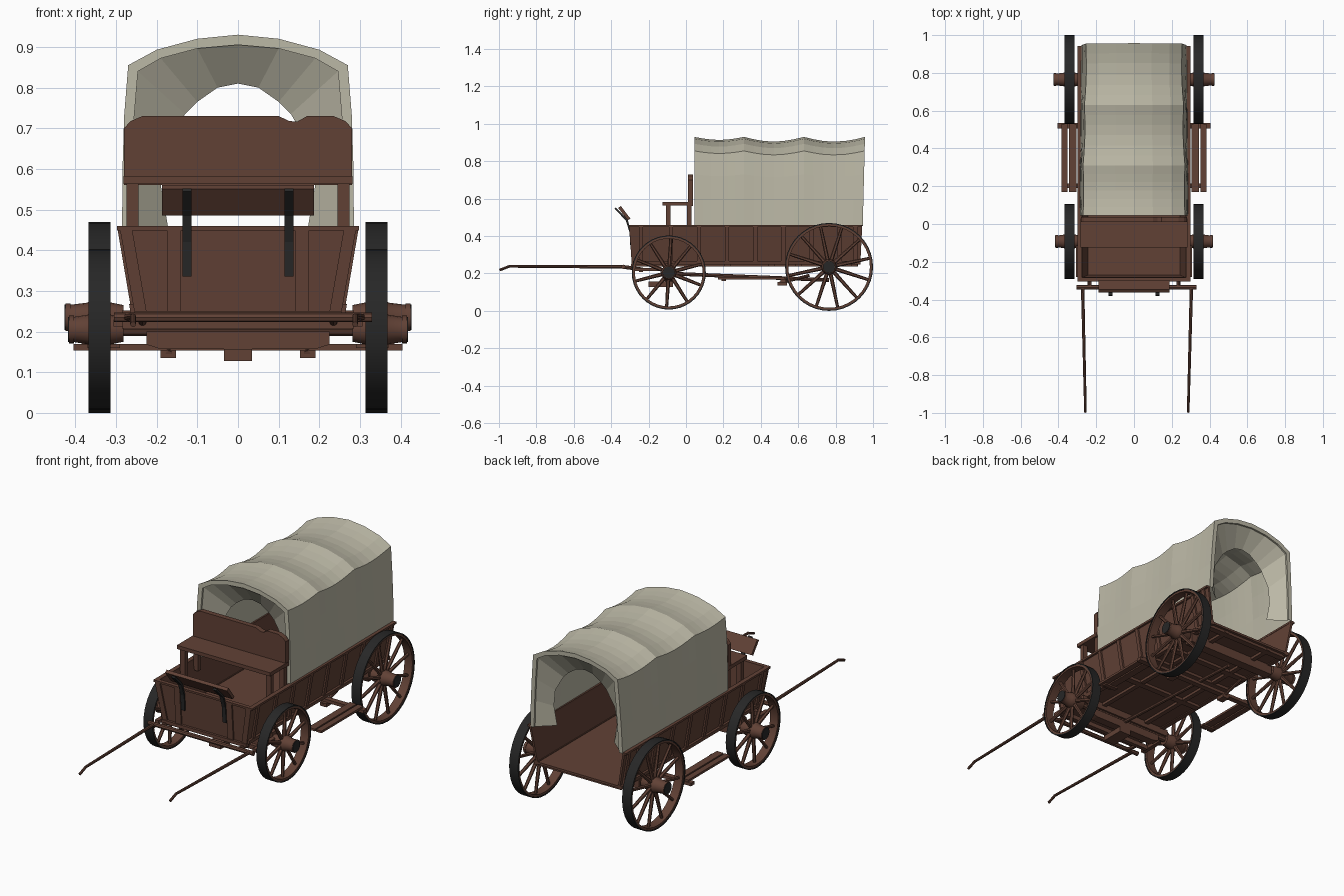
import bpy, bmesh, math
from mathutils import Vector, Matrix

if "Cube" in bpy.data.objects:
    bpy.data.objects.remove(bpy.data.objects["Cube"])


def material(name, rgb):
    m = bpy.data.materials.new(name)
    m.diffuse_color = (*rgb, 1)
    m.use_nodes = True
    m.node_tree.nodes["Principled BSDF"].inputs["Base Color"].default_value = m.diffuse_color
    return m


WOOD = material("brown wood", (0.120, 0.053, 0.036))
CANVAS = material("cream canvas", (0.50, 0.48, 0.38))
IRON = material("black iron", (0.020, 0.020, 0.020))


def finish(name, bm, mat, smooth=False):
    bmesh.ops.recalc_face_normals(bm, faces=bm.faces)
    me = bpy.data.meshes.new(name)
    bm.to_mesh(me)
    bm.free()
    me.materials.append(mat)
    ob = bpy.data.objects.new(name, me)
    bpy.context.collection.objects.link(ob)
    if smooth:
        bpy.ops.object.select_all(action='DESELECT')
        ob.select_set(True)
        bpy.context.view_layer.objects.active = ob
        bpy.ops.object.shade_smooth_by_angle(angle=math.radians(35))
    return ob


def prism(name, pts, a, b, axis='y', mat=WOOD, lean=False):
    """Extrude a polygon: (x, z) along y, or (y, z) along x."""
    bm = bmesh.new()
    place = (lambda p, t: (p[0], t, p[1])) if axis == 'y' else (lambda p, t: (t, p[0], p[1]))
    loops = [[bm.verts.new(place(p, t)) for p in pts] for t in (a, b)]
    n = len(pts)
    for lp in loops:
        bm.faces.new(lp)
    for i in range(n):
        j = (i + 1) % n
        bm.faces.new((loops[0][i], loops[0][j], loops[1][j], loops[1][i]))
    if lean:  # ends of the wagon box slope outwards
        for v in bm.verts:
            if v.co.y < -0.25:
                v.co.y -= (v.co.z - 0.25) * 0.07
            elif v.co.y > 0.9:
                v.co.y += (v.co.z - 0.25) * 0.05
    return finish(name, bm, mat)


def box(name, x, y, z, mat=WOOD):
    return prism(name, [(x[0], z[0]), (x[1], z[0]), (x[1], z[1]), (x[0], z[1])], y[0], y[1], 'y', mat)


def rod(name, p, q, r1, r2=None, sides=8, mat=WOOD):
    p, q = Vector(p), Vector(q)
    d = q - p
    bm = bmesh.new()
    bmesh.ops.create_cone(bm, cap_ends=True, segments=sides, radius1=r1, radius2=r2 or r1, depth=d.length)
    bm.transform(Matrix.Translation((p + q) / 2) @ d.to_track_quat('Z', 'Y').to_matrix().to_4x4())
    return finish(name, bm, mat, True)


def lathe(name, pts, centre, mat, seg=40):
    """Closed ring of (x, radius) points turned round the x axis."""
    bm = bmesh.new()
    rings = []
    for k in range(seg):
        a = 2 * math.pi * k / seg
        rings.append([bm.verts.new((centre[0] + x, centre[1] + r * math.cos(a), centre[2] + r * math.sin(a)))
                      for x, r in pts])
    n = len(pts)
    for k in range(seg):
        A, B = rings[k], rings[(k + 1) % seg]
        for i in range(n):
            j = (i + 1) % n
            bm.faces.new((A[i], A[j], B[j], B[i]))
    return finish(name, bm, mat, True)


# Wheels
def wheel(name, s, y, z, r, spokes, reach):
    c = (s * 0.341, y, z)
    w = 0.027
    lathe(name + "_tyre", [(-w, r), (w, r), (w, r - 0.006), (-w, r - 0.006)], c, IRON)
    w = 0.024
    lathe(name + "_rim", [(-w, r - 0.005), (w, r - 0.005), (w, r - 0.017), (-w, r - 0.017)], c, WOOD)
    hub = [(-0.06, 0.005), (-0.06, 0.03), (-0.025, 0.037), (0.02, 0.041), (0.03, 0.036),
           (reach - 0.012, 0.031), (reach - 0.012, 0.034), (reach, 0.034), (reach, 0.005)]
    lathe(name + "_hub", [(s * x, q) for x, q in hub], c, WOOD, 16)
    rod(name + "_hub_cap", (c[0] + s * (reach - 0.01), y, z), (c[0] + s * (reach + 0.003), y, z), 0.031, sides=16, mat=IRON)
    for k in range(spokes):
        a = 2 * math.pi * (k + 0.4) / spokes
        d = Vector((0, math.cos(a), math.sin(a)))
        rod(name + "_spoke", Vector(c) + d * 0.03, Vector(c) + d * (r - 0.012), 0.011, 0.008, 6)


for s, side in ((1, "right"), (-1, "left")):
    wheel("front_wheel_" + side, s, -0.092, 0.205, 0.198, 10, 0.074)
    wheel("rear_wheel_" + side, s, 0.765, 0.235, 0.235, 12, 0.083)

# Wagon box, open at the back
Y0, Y1 = -0.282, 0.932
for s in (1, -1):
    prism("box_side", [(s * 0.252, 0.25), (s * 0.288, 0.455), (s * 0.277, 0.455), (s * 0.241, 0.25)], Y0, Y1, lean=True)
    prism("box_top_rail", [(s * 0.274, 0.448), (s * 0.298, 0.448), (s * 0.298, 0.459), (s * 0.274, 0.459)], Y0, Y1, lean=True)
    prism("box_sill", [(s * 0.24, 0.247), (s * 0.264, 0.247), (s * 0.268, 0.268), (s * 0.24, 0.268)], Y0, Y1, lean=True)
    for y in (-0.24, -0.08, 0.07, 0.22, 0.37, 0.52, 0.67, 0.82, 0.905):
        prism("side_batten", [(s * 0.25, 0.25), (s * 0.262, 0.25), (s * 0.296, 0.45), (s * 0.284, 0.45)], y - 0.011, y + 0.011)
    prism("front_batten", [(s * 0.14, 0.25), (s * 0.174, 0.25), (s * 0.174, 0.45), (s * 0.14, 0.45)], Y0 - 0.008, Y0, lean=True)
    prism("front_corner_post", [(s * 0.225, 0.25), (s * 0.255, 0.25), (s * 0.29, 0.45), (s * 0.26, 0.45)], Y0 - 0.008, Y0, lean=True)
prism("box_front", [(-0.252, 0.25), (0.252, 0.25), (0.288, 0.455), (-0.288, 0.455)], Y0, Y0 + 0.012, lean=True)
prism("front_top_rail", [(-0.298, 0.448), (0.298, 0.448), (0.298, 0.459), (-0.298, 0.459)], Y0 - 0.008, Y0 + 0.014, lean=True)
box("front_sill", (-0.255, 0.255), (-0.295, -0.27), (0.232, 0.25))
box("box_floor", (-0.25, 0.25), (Y0, Y1), (0.252, 0.264))

# Seat with backrest
box("seat_board", (-0.282, 0.282), (-0.125, 0.03), (0.563, 0.583))
prism("seat_back", [(-0.28, 0.56), (0.28, 0.56), (0.28, 0.7), (0.265, 0.717), (0.235, 0.73), (0.17, 0.73), (0.145, 0.716),
                    (0.125, 0.718), (0.1, 0.73), (-0.235, 0.73), (-0.265, 0.717), (-0.28, 0.7)], 0.01, 0.038)
for s in (1, -1):
    for y in (-0.095, 0.018):
        box("seat_post", (s * 0.245, s * 0.274), (y - 0.012, y + 0.012), (0.4, 0.565))

# Tilted footboard on iron straps
prism("footboard", [(-0.312, 0.485), (-0.297, 0.493), (-0.348, 0.56), (-0.363, 0.55)], -0.187, 0.187, 'x')
for s in (1, -1):
    prism("footboard_strap", [(-0.287, 0.335), (-0.297, 0.335), (-0.302, 0.42), (-0.322, 0.484), (-0.382, 0.545), (-0.375, 0.552),
                              (-0.312, 0.490), (-0.296, 0.43)], s * 0.114, s * 0.136, 'x', IRON)

# Canvas cover, sagging between the hoops, with gathered ends
outer = [(0.285, 0.455), (0.284, 0.6), (0.28, 0.73), (0.27, 0.855), (0.2, 0.893), (0.1, 0.92), (0, 0.93)]
inner = [(0.262, 0.455), (0.26, 0.6), (0.256, 0.72), (0.246, 0.84), (0.19, 0.872), (0.1, 0.896), (0, 0.905)]
arch = [(0.172, 0.457), (0.19, 0.56), (0.18, 0.65), (0.13, 0.735), (0.1, 0.765), (0.05, 0.8), (0, 0.81)]
hoops = [0.045, 0.31, 0.63, 0.945]
stations = [(arch, 0.125, 0), (inner, 0.055, 0), (inner, 0.045, 0)]
for a, b in zip(hoops, hoops[1:]):
    deep = 0.016 if a < 0.1 else 0.025
    for k in range(6):
        stations.append((outer, a + (b - a) * k / 6, deep * math.sin(math.pi * k / 6)))
stations += [(outer, 0.945, 0), (inner, 0.945, 0), (inner, 0.935, 0), (arch, 0.865, 0)]
bm = bmesh.new()
rows = []
for half, y, sag in stations:
    row = []
    for x, z in half + [(-x, z) for x, z in half[-2::-1]]:
        h = (z - 0.455) / 0.475
        lean = 0.012 * h if y > 0.8 else 0
        narrow = 0 if half is arch else 0.055 * max(0, (y - 0.3) / 0.645) * min(1, 0.4 + h)
        row.append(bm.verts.new((x * (1 - narrow - 0.9 * sag * min(1, 2 * h)), y + lean, z - sag * h)))
    rows.append(row)
for A, B in zip(rows, rows[1:]):
    for i in range(len(A) - 1):
        bm.faces.new((A[i], A[i + 1], B[i + 1], B[i]))
finish("canvas_cover", bm, CANVAS)

# Axles, bolsters and frame under the box
rod("front_axle", (-0.31, -0.092, 0.205), (0.31, -0.092, 0.205), 0.016)
rod("rear_axle", (-0.31, 0.765, 0.235), (0.31, 0.765, 0.235), 0.016)
prism("front_axle_beam", [(-0.19, 0.157), (0.19, 0.157), (0.225, 0.168), (0.225, 0.2), (-0.225, 0.2), (-0.225, 0.168)], -0.115, -0.07)
box("front_bolster", (-0.285, 0.285), (-0.115, -0.07), (0.215, 0.252))
box("front_sway_bar", (-0.285, 0.285), (-0.252, -0.23), (0.208, 0.232))
box("front_coupling", (-0.035, 0.035), (-0.2, -0.07), (0.128, 0.157))
box("rear_axle_beam", (-0.27, 0.27), (0.74, 0.79), (0.2, 0.252))
for y in (0.22, 0.455, 0.6, 0.9):
    box("floor_crossbeam", (-0.25, 0.25), (y - 0.017, y + 0.017), (0.237, 0.254))
rod("reach_pole", (0, -0.1, 0.2), (0, 0.765, 0.165), 0.01)
for s in (1, -1):
    box("floor_rail", (s * 0.13, s * 0.155), (-0.27, 0.92), (0.238, 0.254))
    box("front_hound", (s * 0.283, s * 0.306), (-0.28, -0.08), (0.212, 0.23))

# Brake beam and side steps
box("brake_beam", (-0.405, 0.405), (0.505, 0.535), (0.153, 0.17))
for s in (1, -1):
    box("side_step", (s * 0.353, s * 0.385), (0.17, 0.53), (0.168, 0.18))
    box("side_step_inner", (s * 0.305, s * 0.345), (0.17, 0.53), (0.168, 0.18))
    box("step_support", (s * 0.29, s * 0.37), (0.19, 0.215), (0.16, 0.17))
    box("brake_block", (s * 0.152, s * 0.19), (0.49, 0.54), (0.135, 0.155))
    rod("brake_lever", (s * 0.17, 0.49, 0.145), (s * 0.17, 0.66, 0.19), 0.008)

# Draw shafts
rod("shaft_crossbar", (-0.305, -0.335, 0.235), (0.33, -0.335, 0.235), 0.012)
for x0, x1 in ((-0.272, -0.258), (0.304, 0.288)):
    rod("shaft", (x0, -0.335, 0.235), (x1, -0.95, 0.238), 0.009, 0.007)
    rod("shaft_tip", (x1, -0.945, 0.238), (x1, -0.997, 0.218), 0.007)
for s in (1, -1):
    rod("shaft_link", (s * 0.235, -0.335, 0.235), (s * 0.235, -0.235, 0.222), 0.01)
